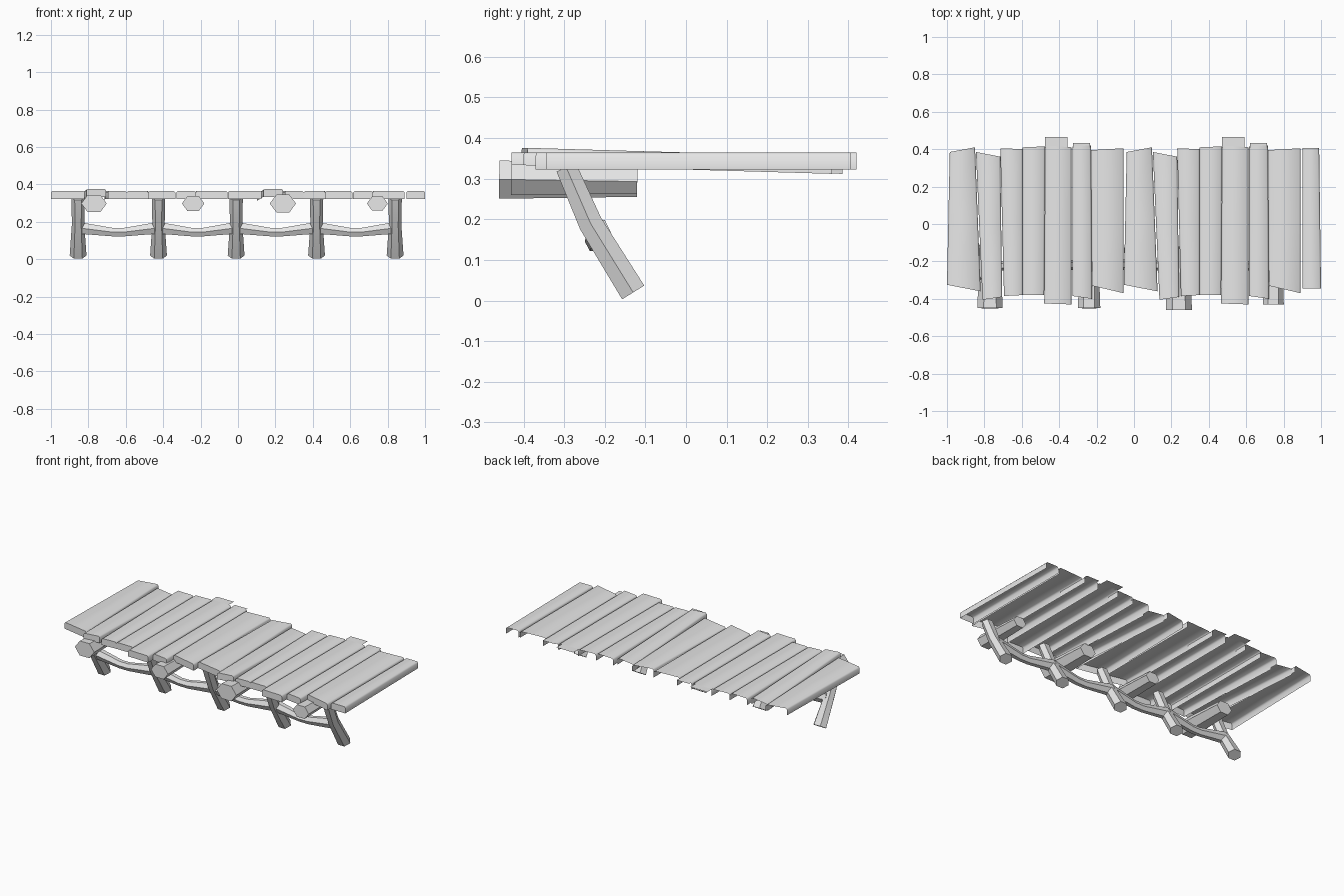
import bpy, bmesh, math
from mathutils import Vector

cube = bpy.data.objects.get("Cube")
if cube:
    bpy.data.objects.remove(cube, do_unlink=True)

wood = bpy.data.materials.new("grey wood")
wood.use_nodes = True
grey = (0.8, 0.8, 0.8, 1)
wood.diffuse_color = grey
wood.node_tree.nodes["Principled BSDF"].inputs["Base Color"].default_value = grey

TOP, BOTTOM = 0.365, 0.323


def finish(bm, name, angle, recalc=True):
    if recalc:
        bmesh.ops.recalc_face_normals(bm, faces=bm.faces[:])
    mesh = bpy.data.meshes.new(name)
    bm.to_mesh(mesh)
    bm.free()
    mesh.materials.append(wood)
    obj = bpy.data.objects.new(name, mesh)
    bpy.context.collection.objects.link(obj)
    bpy.ops.object.select_all(action="DESELECT")
    obj.select_set(True)
    bpy.context.view_layer.objects.active = obj
    bpy.ops.object.shade_smooth_by_angle(angle=math.radians(angle))
    return obj


def loft(name, path, radii, side_axis, sides=6):
    """Tapered log along a path; radii are (along side axis, across it)."""
    bm = bmesh.new()
    path = [Vector(p) for p in path]
    u = Vector(side_axis)
    rings = []
    for i, p in enumerate(path):
        tangent = path[min(i + 1, len(path) - 1)] - path[max(i - 1, 0)]
        v = tangent.cross(u).normalized()
        ring = []
        for k in range(sides):
            a = math.tau * k / sides
            ring.append(bm.verts.new(p + u * radii[i][0] * math.cos(a)
                                     + v * radii[i][1] * math.sin(a)))
        rings.append(ring)
    for a, b in zip(rings, rings[1:]):
        for k in range(sides):
            n = (k + 1) % sides
            bm.faces.new((a[k], a[n], b[n], b[k]))
    bm.faces.new(rings[0])
    bm.faces.new(rings[-1])
    return finish(bm, name, 50)


def plank(name, front, back, shift=0, lift=0, tab=None):
    """Open-bottomed board; each end is (left x, right x, left y, right y)."""
    bm = bmesh.new()
    rings = []
    for t in (0, 0.5, 1):
        x0, x1, y0, y1 = (f + (b - f) * t for f, b in zip(front, back))
        rise = lift * (1 - 2 * t)
        c = 0.008
        section = ((x0, BOTTOM), (x0, TOP - c), (x0 + c, TOP),
                   (x1 - c, TOP), (x1, TOP - c), (x1, BOTTOM))
        ring = []
        for x, z in section:
            y = y0 + (y1 - y0) * (x - x0) / (x1 - x0)
            ring.append(bm.verts.new((x + shift, y, z + rise)))
        rings.append(ring)
    for a, b in zip(rings, rings[1:]):
        for k in range(5):
            bm.faces.new((a[k], a[k + 1], b[k + 1], b[k]))
    bm.faces.new(rings[0])
    # thin splinter reaching past the back end
    if tab:
        x0, x1, y0, y1 = tab
        bm.faces.new([bm.verts.new((x + shift, y, TOP)) for x, y in
                      ((x0, y0), (x1, y0), (x1, y1), (x0, y1))])
    bmesh.ops.recalc_face_normals(bm, faces=bm.faces[:])
    # keep the outside facing up
    bm.faces.ensure_lookup_table()
    if bm.faces[2].normal.z < 0:
        bmesh.ops.reverse_faces(bm, faces=bm.faces[:])
    for f in bm.faces:
        if f.normal.z < -0.9:
            f.normal_flip()
    return finish(bm, name, 50, recalc=False)


# Deck boards: one run of boards, laid twice
run = (
    ((-1.0, -.82, -.325, -.36), (-.985, -.85, .385, .41), 0, None),
    ((-.81, -.705, -.405, -.39), (-.845, -.715, .385, .36), .011, None),
    ((-.695, -.595, -.385, -.38), (-.715, -.595, .405, .4), 0, None),
    ((-.595, -.48, -.38, -.38), (-.595, -.475, .41, .415), 0, None),
    ((-.48, -.335, -.425, -.43), (-.475, -.335, .42, .41), 0,
     (-.475, -.355, .41, .465)),
    ((-.33, -.225, -.385, -.4), (-.33, -.23, .415, .42), 0,
     (-.325, -.235, .41, .432)),
    ((-.225, -.055, -.33, -.37), (-.23, -.055, .395, .405), 0, None),
)
for n, shift in enumerate((0, 0.946)):
    for i, (front, back, lift, tab) in enumerate(run):
        plank(f"deck_plank_{n}_{i}", front, back, shift, lift, tab)
plank("deck_plank_end", (.9, 1, -.345, -.345), (.9, .99, .405, .405))

# Stub logs under the front edge
for i, (x, r, y) in enumerate(((-.77, .068, -.45), (-.24, .06, -.45),
                               (.24, .07, -.46), (.745, .056, -.43))):
    loft(f"stub_log_{i}", ((x, y, .298), (x, -.12, .293)),
         ((r, r * .78), (r * .8, r * .62)), (1, 0, 0))

# Bent legs
legs = (-.855, -.425, -.01, .42, .84)
for i, x in enumerate(legs):
    loft(f"leg_{i}",
         ((x, -.295, .328), (x, -.235, .19), (x, -.13, .02)),
         ((.036, .03), (.033, .034), (.045, .037)), (1, 0, 0))

# Sagging rails between the legs
for i, (a, b) in enumerate(zip(legs, legs[1:])):
    m = (a + b) / 2
    loft(f"rail_{i}",
         ((a, -.215, .168), (m - .03, -.225, .145), (m + .03, -.225, .145),
          (b, -.215, .168)),
         ((.03, .036), (.024, .026), (.024, .026), (.03, .036)), (0, 1, 0))
